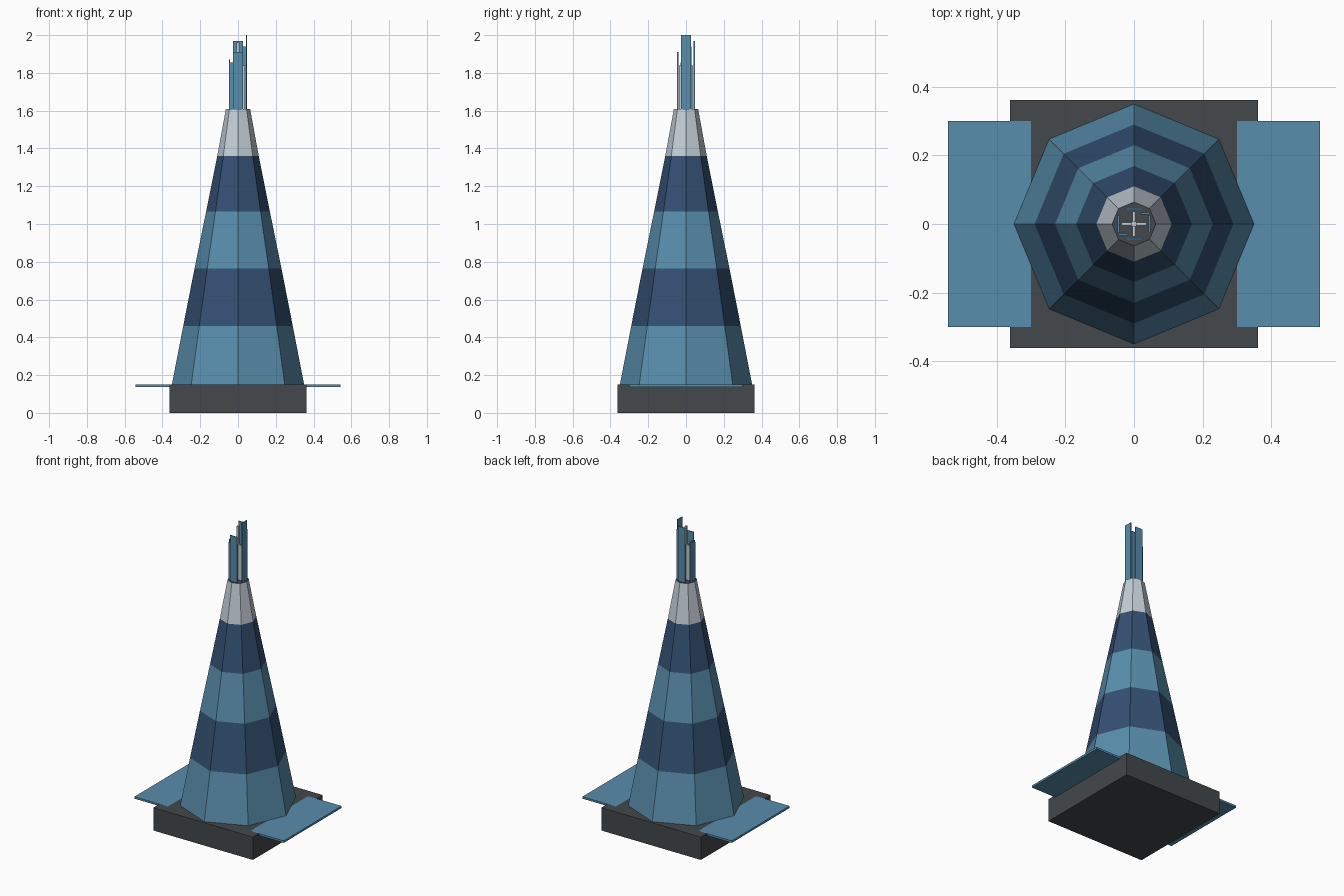
import bpy, bmesh, math

cube = bpy.data.objects.get("Cube")
if cube:
    bpy.data.objects.remove(cube, do_unlink=True)


def material(name, rgb):
    m = bpy.data.materials.new(name)
    m.use_nodes = True
    color = (*rgb, 1)
    m.diffuse_color = color
    m.node_tree.nodes["Principled BSDF"].inputs["Base Color"].default_value = color
    return m


LIGHT = material("light blue", (0.098, 0.27, 0.418))
NAVY = material("dark blue", (0.034, 0.08, 0.168))
SILVER = material("silver", (0.546, 0.617, 0.672))
DARK = material("charcoal", (0.058, 0.065, 0.072))


def finish(name, bm, mats):
    bmesh.ops.recalc_face_normals(bm, faces=bm.faces)
    mesh = bpy.data.meshes.new(name)
    bm.to_mesh(mesh)
    bm.free()
    for m in mats:
        mesh.materials.append(m)
    ob = bpy.data.objects.new(name, mesh)
    bpy.context.collection.objects.link(ob)
    return ob


def box(name, x, y, z, mat):
    """Box from (min, max) spans on each axis."""
    bm = bmesh.new()
    bmesh.ops.create_cube(bm, size=1)
    for v in bm.verts:
        v.co = [(a + b) / 2 + c * (b - a) for (a, b), c in zip((x, y, z), v.co)]
    return finish(name, bm, [mat])


# Square base and two side boards
box("base", (-0.362, 0.362), (-0.362, 0.362), (0, 0.15), DARK)
for side, s in (("left", 1), ("right", -1)):
    box(side + "_board", sorted((s * 0.30, s * 0.543)), (-0.30, 0.30), (0.137, 0.1502), LIGHT)

# Striped eight-sided tower, one ring of points per stripe edge
profile = [(0.35, 0.15), (0.29, 0.46), (0.23, 0.765), (0.169, 1.065), (0.11, 1.36), (0.064, 1.61)]
bm = bmesh.new()
rings = [[bm.verts.new((r * math.cos(i * math.pi / 4), r * math.sin(i * math.pi / 4), z))
          for i in range(8)] for r, z in profile]
for k, (low, high) in enumerate(zip(rings, rings[1:])):
    for i in range(8):
        j = (i + 1) % 8
        f = bm.faces.new((low[i], low[j], high[j], high[i]))
        f.material_index = 2 if k == 4 else k % 2
bm.faces.new(rings[0]).material_index = 3
bm.faces.new(rings[-1]).material_index = 3
finish("tower", bm, [LIGHT, NAVY, SILVER, DARK])

# Cross-shaped core inside the spire
FOOT = 1.60
box("core_post", (-0.007, 0.007), (-0.007, 0.007), (FOOT, 1.96), SILVER)
box("core_arm_x", (-0.037, 0.037), (-0.005, 0.005), (FOOT, 1.84), SILVER)
box("core_arm_y", (-0.005, 0.005), (-0.037, 0.037), (FOOT, 1.84), SILVER)

# Thin spire walls of stepped heights
box("spire_front", (-0.026, 0.026), (-0.047, -0.041), (FOOT, 1.91), LIGHT)
box("spire_back", (-0.026, 0.026), (0.041, 0.047), (FOOT, 1.97), LIGHT)
box("spire_left", (0.042, 0.048), (-0.026, 0.026), (FOOT, 2.0), LIGHT)
box("spire_right", (-0.048, -0.042), (-0.026, 0.026), (FOOT, 1.87), LIGHT)
box("spire_left_flange", (0.02, 0.045), (0.028, 0.033), (FOOT, 1.94), LIGHT)
box("spire_right_flange", (-0.045, -0.018), (-0.033, -0.028), (FOOT, 1.855), LIGHT)
